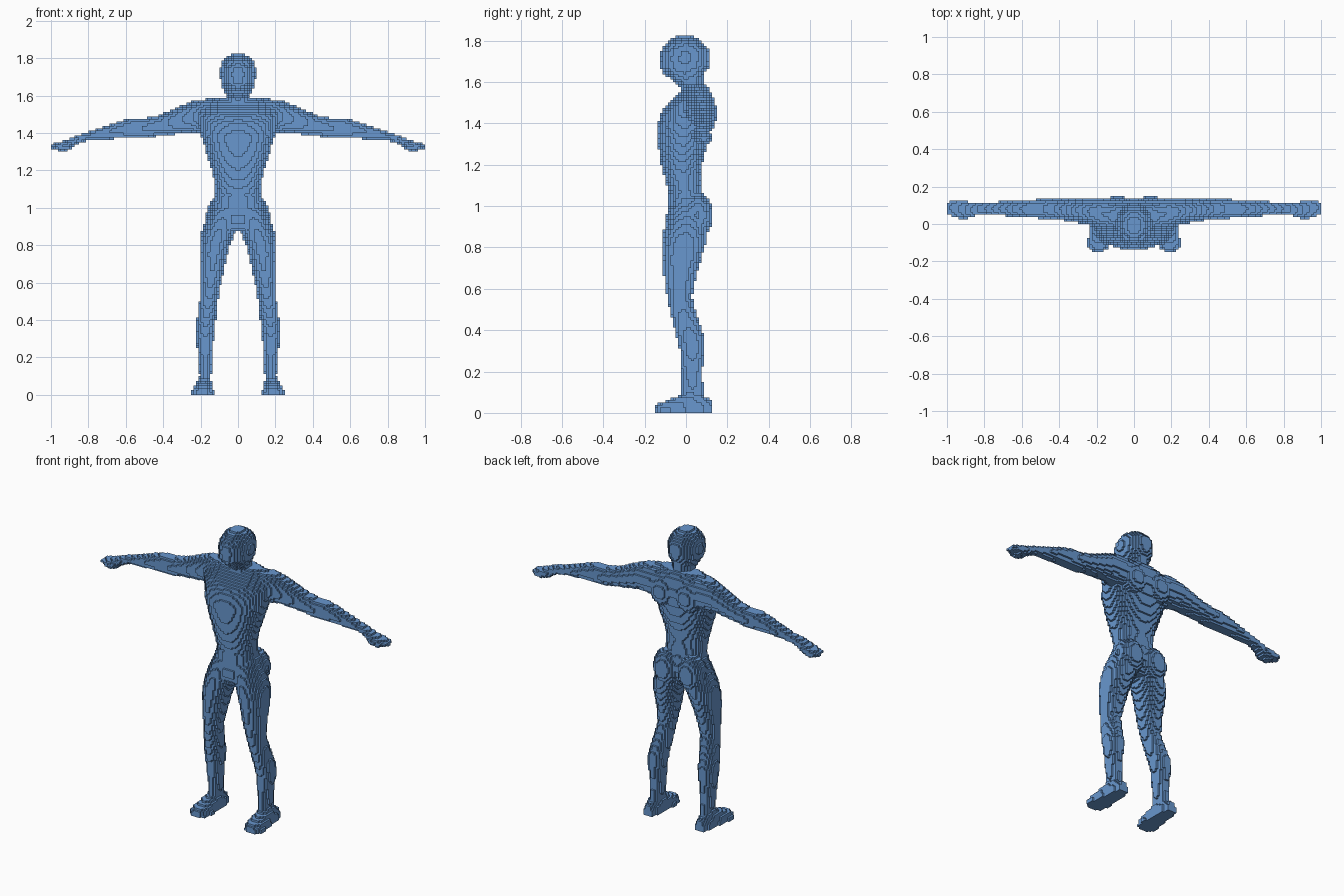
import bpy
import bmesh
import math

default_cube = bpy.data.objects.get("Cube")
if default_cube:
    bpy.data.objects.remove(default_cube, do_unlink=True)

CELL = 0.0125
X, Y, Z = range(3)


def cell_range(low, high):
    """Indices of the cells whose centres lie between low and high."""
    return range(math.ceil(low / CELL - 0.5), math.floor(high / CELL - 0.5) + 1)


def centre(index):
    return (index + 0.5) * CELL


def loft(cells, axis, sections, power=2.0):
    """Fill rounded cross-sections (position, low, high, low, high) along an axis."""
    u_axis, v_axis = [a for a in (X, Y, Z) if a != axis]
    for start, end in zip(sections, sections[1:]):
        for step in cell_range(start[0], end[0]):
            blend = (centre(step) - start[0]) / (end[0] - start[0])
            u_low, u_high, v_low, v_high = (
                a + (b - a) * blend for a, b in zip(start[1:], end[1:]))
            u_mid, u_radius = (u_low + u_high) / 2, (u_high - u_low) / 2
            v_mid, v_radius = (v_low + v_high) / 2, (v_high - v_low) / 2
            for u in cell_range(u_low, u_high):
                reach = 1 - abs((centre(u) - u_mid) / u_radius) ** power
                half = v_radius * max(reach, 0) ** (1 / power)
                for v in cell_range(v_mid - half, v_mid + half):
                    cell = [0, 0, 0]
                    cell[axis], cell[u_axis], cell[v_axis] = step, u, v
                    cells.add(tuple(cell))


def ellipsoid(cells, middle, radii):
    """Fill an ellipsoid of cells."""
    for i in cell_range(middle[X] - radii[X], middle[X] + radii[X]):
        for j in cell_range(middle[Y] - radii[Y], middle[Y] + radii[Y]):
            flat = (((centre(i) - middle[X]) / radii[X]) ** 2
                    + ((centre(j) - middle[Y]) / radii[Y]) ** 2)
            half = radii[Z] * math.sqrt(max(1 - flat, 0))
            for k in cell_range(middle[Z] - half, middle[Z] + half):
                cells.add((i, j, k))


def symmetric(rows):
    """Sections (z, half width, front, back) centred on the body."""
    return [(z, -half, half, front, back) for z, half, front, back in rows]


def build_object(name, cells, material):
    """Make a stepped skin from the outer faces of the filled cells."""
    bm = bmesh.new()
    corners = {}

    def corner(key):
        if key not in corners:
            corners[key] = bm.verts.new([value * CELL for value in key])
        return corners[key]

    for cell in cells:
        for axis in (X, Y, Z):
            u_axis, v_axis = (axis + 1) % 3, (axis + 2) % 3
            for side in (0, 1):
                neighbour = list(cell)
                neighbour[axis] += 2 * side - 1
                if tuple(neighbour) in cells:
                    continue
                loop = []
                for du, dv in ((0, 0), (1, 0), (1, 1), (0, 1)):
                    key = list(cell)
                    key[axis] += side
                    key[u_axis] += du
                    key[v_axis] += dv
                    loop.append(corner(tuple(key)))
                bm.faces.new(loop if side else loop[::-1])
    mesh = bpy.data.meshes.new(name)
    bm.to_mesh(mesh)
    bm.free()
    mesh.materials.append(material)
    body = bpy.data.objects.new(name, mesh)
    bpy.context.collection.objects.link(body)
    return body


# Single blue colour
blue = bpy.data.materials.new("body_blue")
blue.use_nodes = True
colour = (0.14, 0.31, 0.62, 1)
blue.diffuse_color = colour
blue.node_tree.nodes["Principled BSDF"].inputs["Base Color"].default_value = colour

cells = set()

# Head and neck
loft(cells, Z, symmetric([
    (1.54, .08, -.03, .11), (1.58, .06, -.03, .09), (1.61, .065, -.07, .085),
    (1.64, .08, -.105, .09), (1.67, .092, -.122, .108), (1.71, .097, -.127, .116),
    (1.75, .095, -.12, .113), (1.78, .083, -.1, .095), (1.81, .055, -.07, .06),
    (1.826, .025, -.035, .025)]))

# Torso and hips
loft(cells, Z, symmetric([
    (.87, .1, -.07, .06), (.91, .165, -.095, .08), (.96, .165, -.095, .1),
    (1.01, .14, -.085, .09), (1.07, .123, -.085, .075), (1.14, .125, -.105, .07),
    (1.21, .142, -.12, .08), (1.28, .165, -.132, .1), (1.38, .195, -.14, .12),
    (1.45, .215, -.12, .135), (1.5, .23, -.085, .13), (1.55, .2, -.035, .12),
    (1.58, .14, -.01, .1), (1.59, .1, -.01, .09)]), 2.2)

# Shoulder blades and buttocks
ellipsoid(cells, (.09, .1, 1.45), (.08, .05, .09))
ellipsoid(cells, (.085, .055, .955), (.085, .075, .11))

# Arm, from shoulder to fist
loft(cells, X, [
    (.1, -.04, .13, 1.38, 1.585), (.2, -.02, .135, 1.395, 1.58),
    (.26, .0, .135, 1.405, 1.565), (.33, .01, .135, 1.395, 1.535),
    (.42, .025, .135, 1.385, 1.495), (.5, .03, .135, 1.37, 1.48),
    (.58, .035, .125, 1.37, 1.478), (.64, .04, .122, 1.37, 1.46),
    (.71, .045, .12, 1.365, 1.435), (.8, .055, .115, 1.36, 1.405),
    (.85, .045, .115, 1.345, 1.39), (.9, .028, .122, 1.31, 1.37),
    (.94, .03, .13, 1.3, 1.355), (.98, .045, .127, 1.315, 1.345),
    (1.0, .06, .115, 1.318, 1.338)])

# Leg, from ankle to hip
loft(cells, Z, [
    (.0, .145, .215, -.02, .1), (.09, .145, .205, -.02, .085),
    (.2, .138, .212, -.025, .08), (.3, .13, .225, -.03, .088),
    (.37, .122, .226, -.045, .088), (.44, .115, .215, -.065, .065),
    (.5, .108, .206, -.08, .045), (.56, .1, .2, -.092, .03),
    (.67, .075, .202, -.107, .05), (.75, .058, .206, -.112, .075),
    (.82, .035, .205, -.112, .095), (.88, .01, .192, -.108, .1),
    (.94, .0, .172, -.095, .1), (1.0, .0, .145, -.08, .08)])

# Foot with a flat sole
loft(cells, Y, [
    (-.15, .165, .22, -.03, .035), (-.125, .135, .245, -.04, .05),
    (-.08, .13, .245, -.06, .065), (-.03, .132, .238, -.08, .085),
    (.02, .138, .225, -.1, .115), (.08, .14, .22, -.08, .09),
    (.125, .155, .21, -.05, .055)], 2.5)

# Mirror the limbs and drop everything below the sole
cells = {(i, j, k) for i, j, k in cells if k >= 0}
cells |= {(-1 - i, j, k) for i, j, k in cells}

body = build_object("body", cells, blue)
